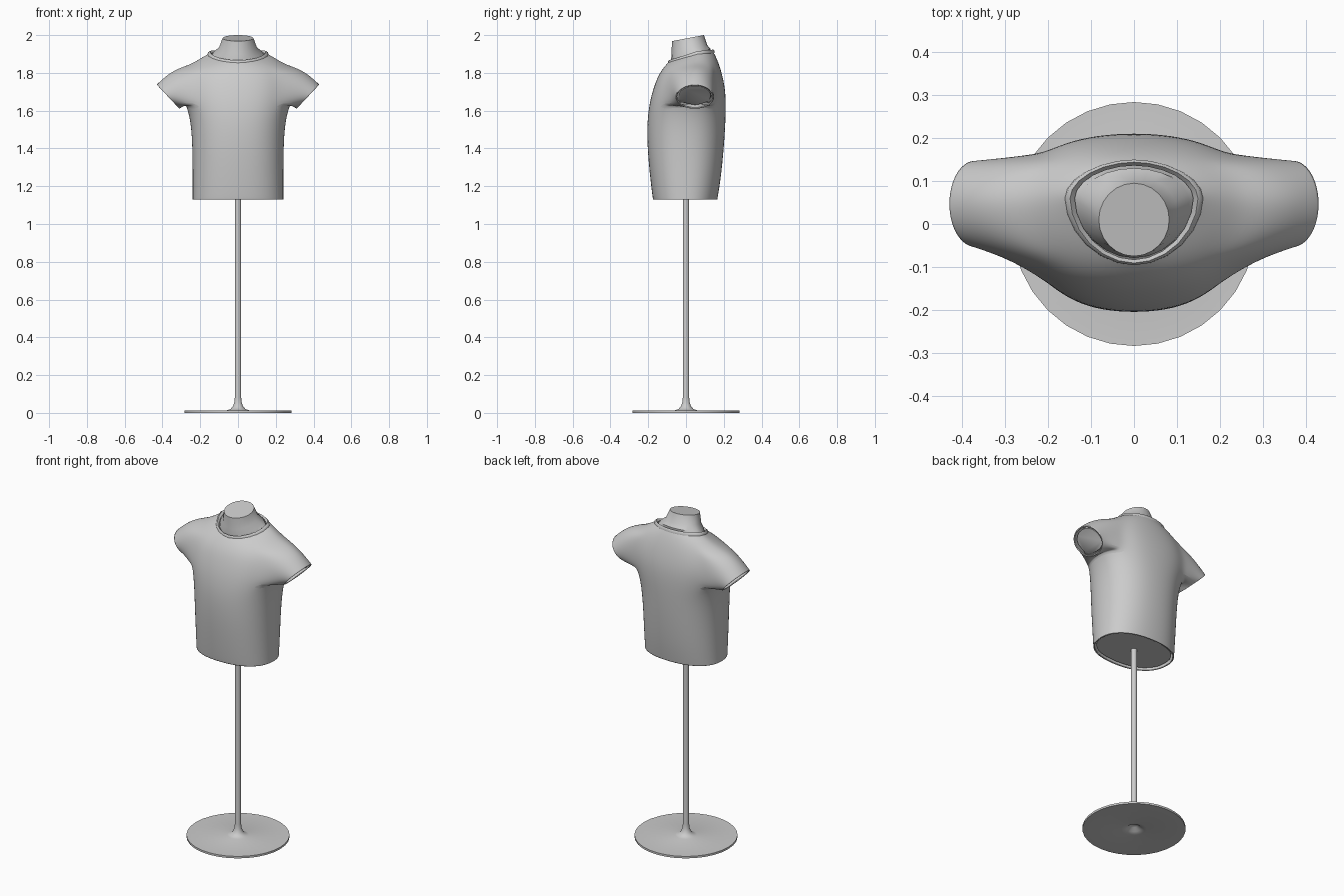
import bpy, bmesh, math
from mathutils import Vector

if "Cube" in bpy.data.objects:
    bpy.data.objects.remove(bpy.data.objects["Cube"])

N = 24  # columns around the torso


def finish(bm, name, angle=40):
    bmesh.ops.recalc_face_normals(bm, faces=bm.faces)
    me = bpy.data.meshes.new(name)
    bm.to_mesh(me)
    bm.free()
    ob = bpy.data.objects.new(name, me)
    bpy.context.collection.objects.link(ob)
    bpy.ops.object.select_all(action='DESELECT')
    bpy.context.view_layer.objects.active = ob
    ob.select_set(True)
    bpy.ops.object.shade_smooth_by_angle(angle=math.radians(angle))
    return ob


# ring: front z, side z, back z, half width, front y, back y, widest y, roundness
def ring(bm, r):
    zf, zs, zb, w, yf, yb, yc, e = r
    out = []
    for k in range(N):
        c, s = math.cos(2 * math.pi * k / N), math.sin(2 * math.pi * k / N)
        x = math.copysign(w * abs(c) ** (2 / e), c)
        a = abs(s) ** (2 / e)
        y = yc + ((yf if s < 0 else yb) - yc) * a
        z = zs + ((zf if s < 0 else zb) - zs) * abs(s)
        out.append(bm.verts.new((x, y, z)))
    return out


def bridge(bm, a, b, skip=()):
    n = len(a)
    for k in range(n):
        if k not in skip:
            j = (k + 1) % n
            bm.faces.new((a[k], a[j], b[j], b[k]))


TORSO = [
    (1.13, 1.13, 1.13, .242, -.176, .167, 0, 2.3),
    (1.145, 1.145, 1.145, .242, -.179, .170, 0, 2.3),
    (1.25, 1.25, 1.25, .242, -.192, .187, 0, 2.3),
    (1.40, 1.40, 1.40, .243, -.206, .202, 0, 2.3),
    (1.53, 1.54, 1.53, .251, -.208, .210, .01, 2.3),
    (1.62, 1.635, 1.62, .277, -.198, .213, .03, 2.3),
    (1.69, 1.70, 1.70, .29, -.183, .210, .045, 2.3),
    (1.76, 1.78, 1.77, .28, -.160, .198, .05, 2.3),
    (1.805, 1.848, 1.835, .25, -.137, .180, .05, 2.2),
    (1.84, 1.88, 1.885, .195, -.110, .160, .055, 2.1),
    (1.86, 1.905, 1.915, .150, -.090, .143, .06, 1.9),
]
NECK = [
    (1.872, 1.913, 1.926, .128, -.079, .130, .05, 2),
    (1.90, 1.935, 1.948, .100, -.076, .112, .03, 2),
    (1.968, 1.984, 2.0, .082, -.075, .095, .01, 2),
]


def torso(recess=0):
    bm = bmesh.new()
    g = [ring(bm, r) for r in TORSO]
    holes = {k % N for c in (0, 12) for k in range(c - 3, c + 3)}
    for i in range(len(g) - 1):
        bridge(bm, g[i], g[i + 1], holes if 5 <= i < 8 else ())
    cuffs = []
    for s in (1, -1):
        # armhole loop, starting under the arm and running round the front
        path = ([(5, j) for j in (0, -1, -2, -3)] + [(6, -3), (7, -3)]
                + [(8, j) for j in range(-3, 4)] + [(7, 3), (6, 3)]
                + [(5, j) for j in (3, 2, 1)])
        loop = [g[i][(j if s > 0 else 12 - j) % N] for i, j in path]
        hole = [v.co.copy() for v in loop]
        prev = loop
        for t in (.3, .6, .9, 1):
            cur = []
            for i, h in enumerate(hole):
                a = 2 * math.pi * i / len(hole)
                ca, sa = math.cos(a), math.sin(a)
                x = .37 - .061 * ca - .73 * recess
                z = 1.674 - .065 * ca + .67 * recess
                p = h.lerp(Vector((s * x, .047 - .102 * sa, z)), t)
                lift = .016 * math.sin(math.pi * t) * max(0, -ca)
                p += Vector((s * lift * .6, 0, lift))
                cur.append(bm.verts.new(p))
            bridge(bm, prev, cur)
            prev = cur
        cuffs.append(prev)
    bmesh.ops.recalc_face_normals(bm, faces=bm.faces)
    return bm, g, cuffs


# shirt: thin smooth shell
bm, g, cuffs = torso()
shirt = finish(bm, "shirt", 60)
sub = shirt.modifiers.new("smooth", 'SUBSURF')
sub.levels = sub.render_levels = 2
sol = shirt.modifiers.new("cloth", 'SOLIDIFY')
sol.thickness = .007
sol.offset = -1

# collar band
bm = bmesh.new()
band = [ring(bm, r) for r in (
    (1.852, 1.899, 1.904, .161, -.096, .150, .06, 1.9),
    (1.861, 1.910, 1.917, .158, -.096, .150, .06, 1.9),
    (1.867, 1.915, 1.923, .149, -.091, .144, .06, 1.9),
    (1.858, 1.904, 1.913, .138, -.083, .136, .06, 1.9))]
for a, b in zip(band, band[1:]):
    bridge(bm, a, b)
finish(bm, "collar", 60)

# mannequin body: same form inset under the shirt, with neck and flat caps
bm, g, cuffs = torso(recess=.008)
bm.normal_update()
moved = [(v, v.co - v.normal * .018) for v in bm.verts]
for v, co in moved:
    v.co = co
for v in g[0]:
    v.co.z = 1.14
for v in g[1]:
    v.co.z = 1.155
prev = g[-1]
for r in NECK:
    cur = ring(bm, r)
    bridge(bm, prev, cur)
    prev = cur
for cap in (g[0], prev, *cuffs):
    bm.faces.new(cap)
finish(bm, "mannequin_body", 45)

# stand: turned disc with hollow underside, flare and pole
profile = [(0, .03), (.02, .024), (.04, .008), (.055, .003), (.07, 0),
           (.284, 0), (.284, .012), (.06, .013), (.04, .02), (.027, .034),
           (.02, .055), (.017, .08), (.017, 1.15)]
bm = bmesh.new()
vs = [bm.verts.new((r, 0, z)) for r, z in profile]
es = [bm.edges.new(p) for p in zip(vs, vs[1:])]
bmesh.ops.spin(bm, geom=vs + es, cent=(0, 0, 0), axis=(0, 0, 1),
               angle=2 * math.pi, steps=32)
bmesh.ops.remove_doubles(bm, verts=bm.verts, dist=1e-4)
finish(bm, "stand", 40)
